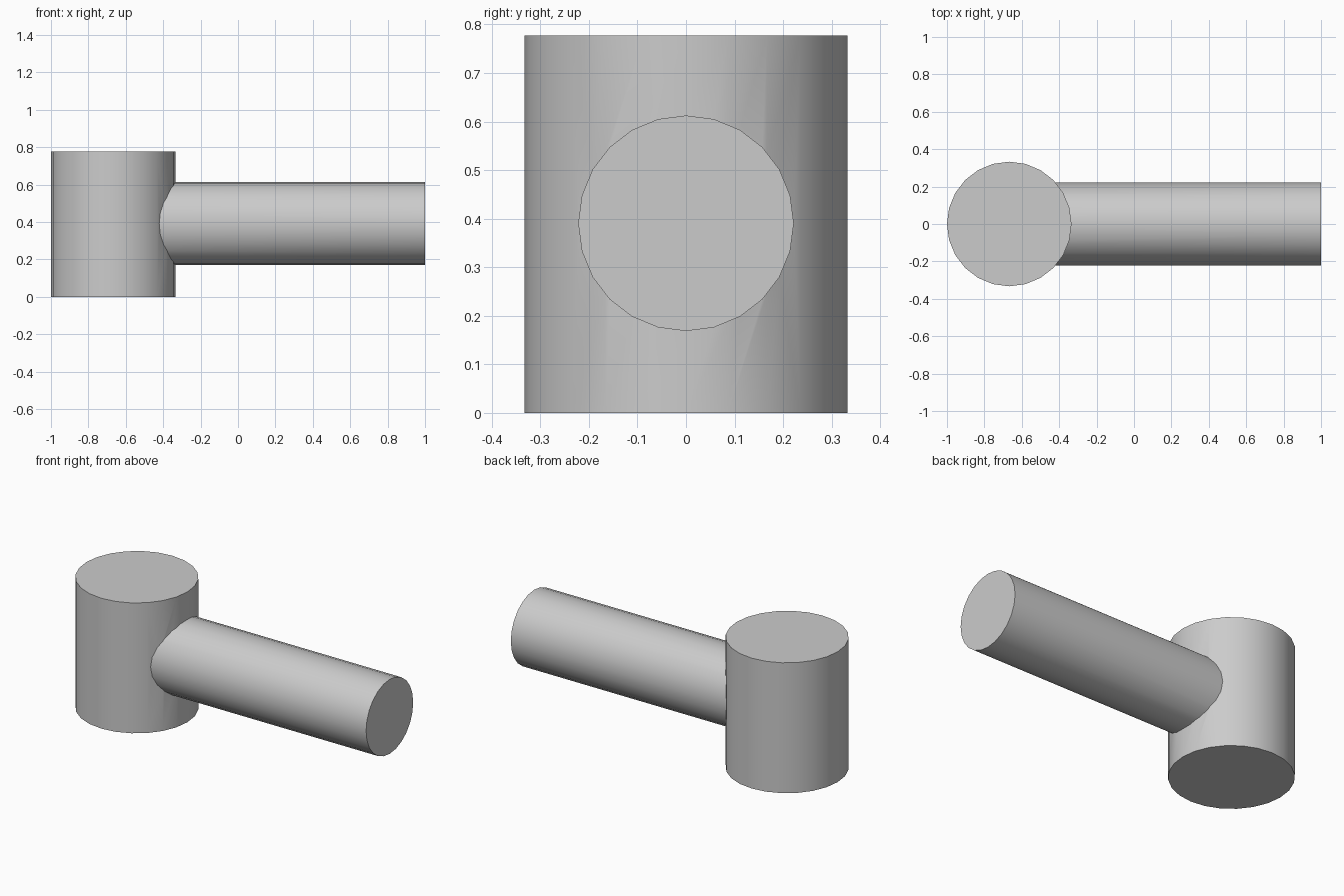
import bpy
from math import pi, radians

cube = bpy.data.objects.get("Cube")
if cube:
    bpy.data.objects.remove(cube, do_unlink=True)

HEAD_RADIUS, HEAD_HEIGHT = 0.333, 0.777
HANDLE_RADIUS, HANDLE_END = 0.222, 1.0
HEAD_X = -1 + HEAD_RADIUS
SIDES = 24

grey = bpy.data.materials.new("plain grey")
grey.use_nodes = True
colour = (0.6, 0.6, 0.6, 1)
grey.diffuse_color = colour
grey.node_tree.nodes["Principled BSDF"].inputs["Base Color"].default_value = colour


def cylinder(name, radius, length, centre, rotation=(0, 0, 0)):
    bpy.ops.mesh.primitive_cylinder_add(
        vertices=SIDES, radius=radius, depth=length,
        location=centre, rotation=rotation)
    part = bpy.context.object
    part.name = name
    part.data.materials.append(grey)
    return part


# Upright head
head = cylinder("mallet_head", HEAD_RADIUS, HEAD_HEIGHT,
                (HEAD_X, 0, HEAD_HEIGHT / 2))

# Horizontal handle, starting on the axis of the head
handle = cylinder("handle_helper", HANDLE_RADIUS, HANDLE_END - HEAD_X,
                  ((HANDLE_END + HEAD_X) / 2, 0, HEAD_HEIGHT / 2 + 0.002),
                  (0, pi / 2, 0))

# Join both into one closed solid
union = head.modifiers.new("join_handle", "BOOLEAN")
union.operation = "UNION"
union.solver = "EXACT"
union.object = handle
bpy.ops.object.select_all(action="DESELECT")
head.select_set(True)
bpy.context.view_layer.objects.active = head
bpy.ops.object.modifier_apply(modifier=union.name)
bpy.data.objects.remove(handle, do_unlink=True)
head.name = "mallet_head_and_handle"

# Round sides smooth, rims and seam crisp
bpy.ops.object.shade_smooth_by_angle(angle=radians(30))
